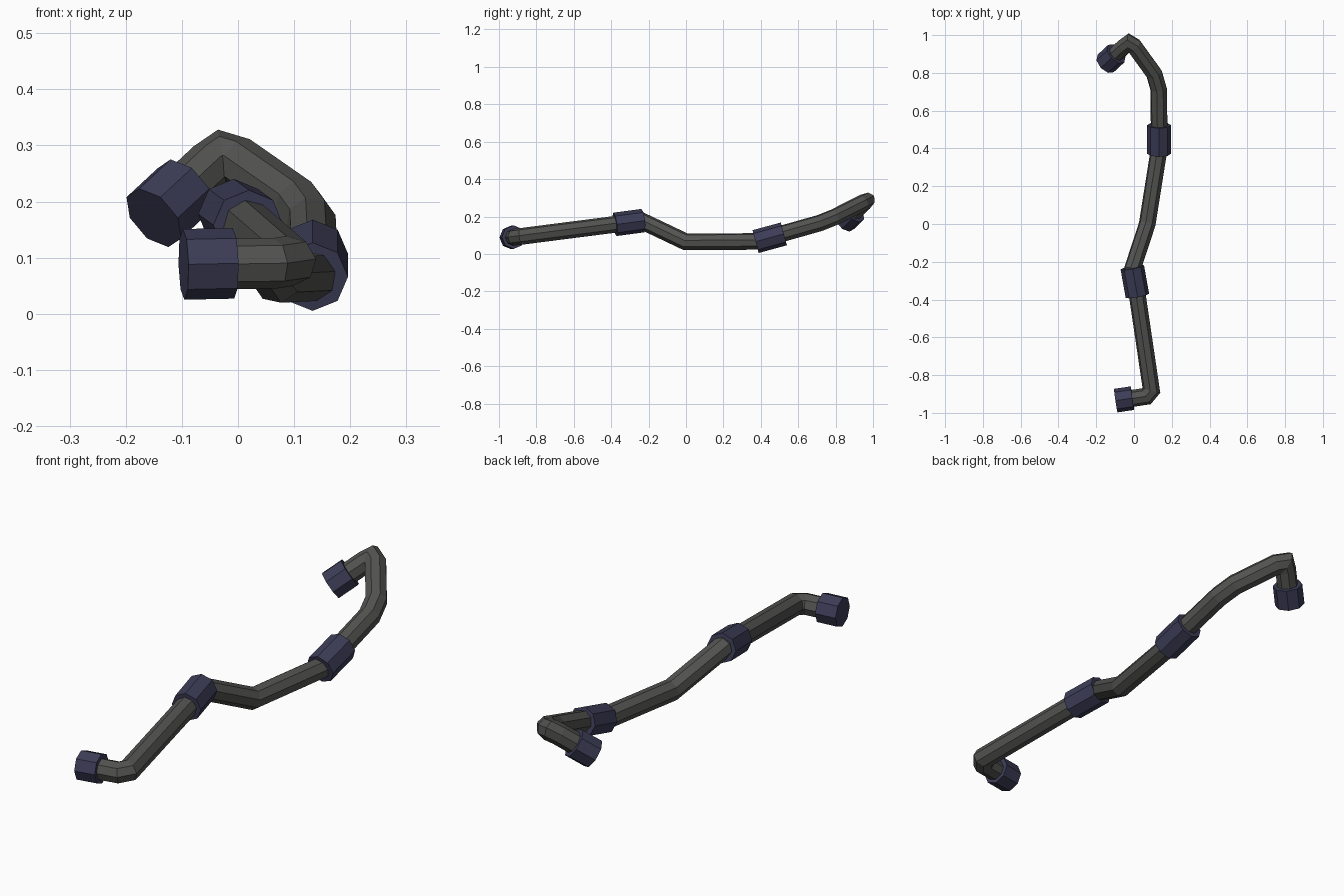
import bpy, bmesh, math
from mathutils import Vector

if "Cube" in bpy.data.objects:
    bpy.data.objects.remove(bpy.data.objects["Cube"])

SIDES = 8

def material(name, rgb):
    m = bpy.data.materials.new(name)
    m.diffuse_color = (*rgb, 1)
    m.use_nodes = True
    m.node_tree.nodes["Principled BSDF"].inputs["Base Color"].default_value = m.diffuse_color
    return m

def sweep(name, path, radius, mat):
    """Octagonal tube with mitred corners and closed ends."""
    pts = [Vector(p) for p in path]
    dirs = [(b - a).normalized() for a, b in zip(pts, pts[1:])]
    side = dirs[0].cross(Vector((0, 0, 1))).normalized()
    up = side.cross(dirs[0])
    angles = [2 * math.pi * i / SIDES for i in range(SIDES)]
    ring = [pts[0] + radius * (up * math.cos(a) + side * math.sin(a)) for a in angles]
    bm = bmesh.new()
    rows = [[bm.verts.new(v) for v in ring]]
    for i, d in enumerate(dirs):
        # slide the ring along the segment onto the next mitre plane
        n = d + (dirs[i + 1] if i + 1 < len(dirs) else d)
        ring = [v + d * ((pts[i + 1] - v).dot(n) / d.dot(n)) for v in ring]
        rows.append([bm.verts.new(v) for v in ring])
    for a, b in zip(rows, rows[1:]):
        for i in range(SIDES):
            j = (i + 1) % SIDES
            bm.faces.new((a[i], a[j], b[j], b[i]))
    bm.faces.new(rows[0])
    bm.faces.new(rows[-1])
    bmesh.ops.recalc_face_normals(bm, faces=bm.faces)
    me = bpy.data.meshes.new(name)
    bm.to_mesh(me)
    bm.free()
    me.materials.append(mat)
    ob = bpy.data.objects.new(name, me)
    bpy.context.collection.objects.link(ob)
    return ob

pipe_mat = material("dark_grey", (0.085, 0.085, 0.082))
collar_mat = material("dark_blue", (0.045, 0.045, 0.095))

# Bent pipe
sweep("pipe", [
    (-0.06, -0.931, 0.088), (0.065, -0.912, 0.09), (0.092, -0.88, 0.094),
    (0.018, -0.38, 0.158), (-0.008, -0.238, 0.177),
    (0.07, 0.0, 0.064), (0.131, 0.385, 0.067), (0.133, 0.52, 0.11),
    (0.13, 0.715, 0.165), (0.107, 0.795, 0.197),
    (0.002, 0.94, 0.27), (-0.028, 0.958, 0.279), (-0.05, 0.942, 0.264),
    (-0.125, 0.873, 0.194)], 0.045, pipe_mat)

# Couplings along the pipe and caps at its ends
collars = {
    "front_end_cap": ((-0.097, -0.935, 0.088), (-0.008, -0.922, 0.09)),
    "front_coupling": ((0.018, -0.38, 0.158), (-0.009, -0.23, 0.178)),
    "rear_coupling": ((0.133, 0.372, 0.066), (0.133, 0.523, 0.107)),
    "rear_end_cap": ((-0.15, 0.85, 0.171), (-0.094, 0.902, 0.223)),
}
for name, ends in collars.items():
    sweep(name, ends, 0.063, collar_mat)
